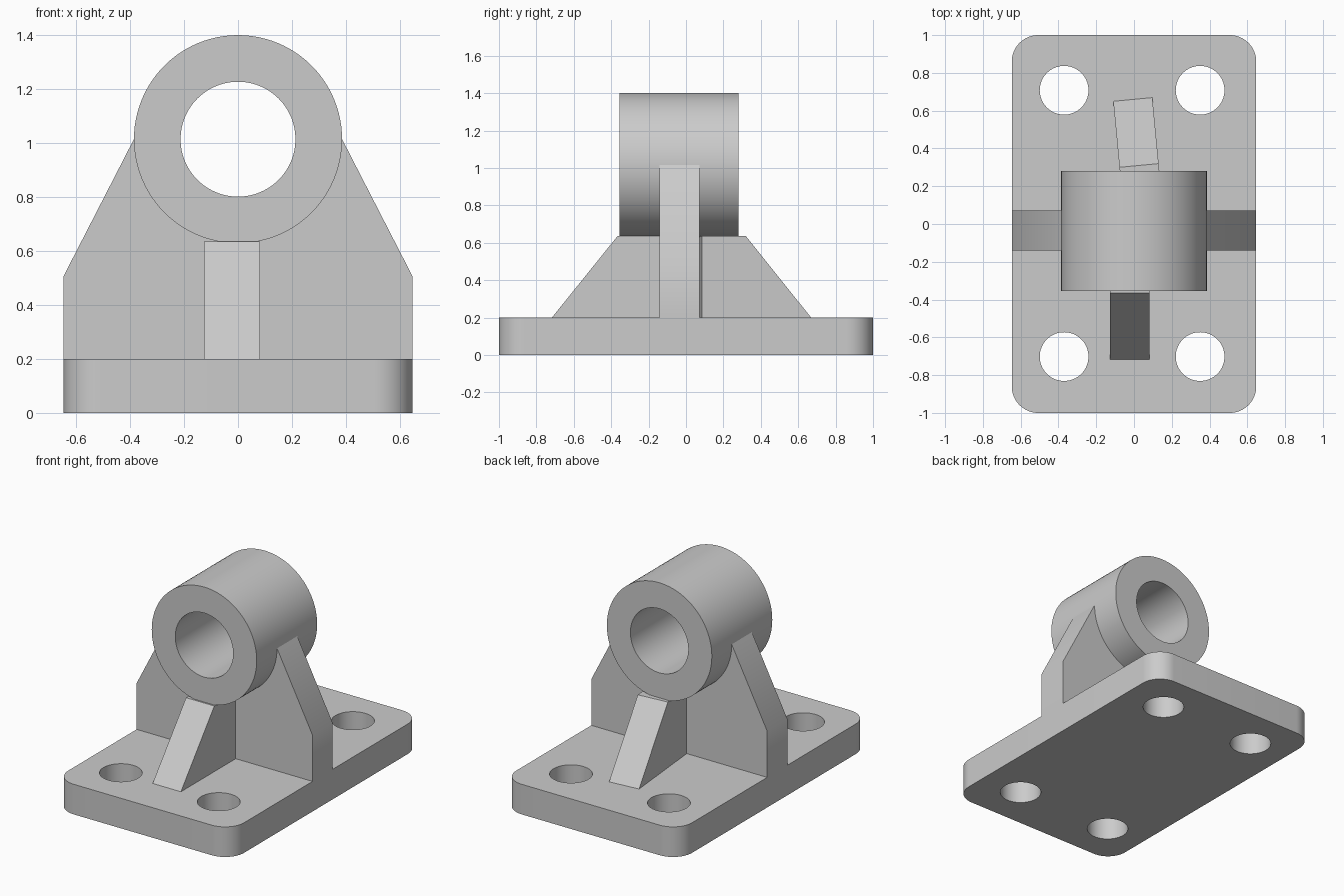
import bpy, bmesh
from math import sin, cos, pi, radians
from mathutils import Matrix, Vector

cube = bpy.data.objects.get("Cube")
if cube:
    bpy.data.objects.remove(cube, do_unlink=True)

grey = bpy.data.materials.new("cast grey")
grey.use_nodes = True
COLOUR = (0.6, 0.6, 0.6, 1)
grey.diffuse_color = COLOUR
grey.node_tree.nodes["Principled BSDF"].inputs["Base Color"].default_value = COLOUR

UPRIGHT = Matrix.Rotation(pi / 2, 4, "X")  # profile x, y becomes x, z; depth runs to -y


def arc(cx, cy, r, start, end, steps):
    return [(cx + r * cos(start + (end - start) * i / steps),
             cy + r * sin(start + (end - start) * i / steps)) for i in range(steps + 1)]


def circle(cx, cy, r, steps=96):
    return arc(cx, cy, r, 0, 2 * pi, steps)[:-1]


def prism(name, profile, depth, matrix):
    """Extrude a flat outline along its local z, then place it."""
    bm = bmesh.new()
    face = bm.faces.new([bm.verts.new((x, y, 0)) for x, y in profile])
    new = bmesh.ops.extrude_face_region(bm, geom=[face])["geom"]
    verts = [v for v in new if isinstance(v, bmesh.types.BMVert)]
    bmesh.ops.translate(bm, verts=verts, vec=(0, 0, depth))
    bm.transform(matrix)
    bmesh.ops.recalc_face_normals(bm, faces=bm.faces)
    mesh = bpy.data.meshes.new(name)
    bm.to_mesh(mesh)
    bm.free()
    mesh.materials.append(grey)
    ob = bpy.data.objects.new(name, mesh)
    bpy.context.collection.objects.link(ob)
    return ob


def finish(ob, cutters=()):
    """Cut the holes, apply them and smooth the round faces."""
    for cutter in cutters:
        cutter.hide_render = True
        mod = ob.modifiers.new("hole", "BOOLEAN")
        mod.operation, mod.solver, mod.object = "DIFFERENCE", "EXACT", cutter
    bpy.ops.object.select_all(action="DESELECT")
    ob.select_set(True)
    bpy.context.view_layer.objects.active = ob
    if cutters:
        bpy.ops.object.convert(target="MESH")
    bpy.ops.object.shade_smooth_by_angle(angle=radians(30))
    for cutter in cutters:
        bpy.data.objects.remove(cutter, do_unlink=True)


# Base plate with rounded corners and four bolt holes
HALF_X, HALF_Y, R, BASE = 0.647, 1.0, 0.14, 0.2
outline = []
for i, (sx, sy) in enumerate([(1, 1), (-1, 1), (-1, -1), (1, -1)]):
    outline += arc(sx * (HALF_X - R), sy * (HALF_Y - R), R, i * pi / 2, (i + 1) * pi / 2, 16)
base = prism("base_plate", outline, BASE, Matrix())
holes = [prism("bolt_hole", circle(x, y, 0.129, 64), 0.4, Matrix.Translation((0, 0, -0.1)))
         for x in (-0.37, 0.35) for y in (-0.702, 0.708)]
finish(base, holes)

# Bearing tube
AXIS = 1.015
tube = prism("bearing_tube", circle(0, AXIS, 0.386), 0.635, Matrix.Translation((0, 0.28, 0)) @ UPRIGHT)
bore = prism("bore", circle(0, AXIS, 0.213), 2, Matrix.Translation((0, 1, 0)) @ UPRIGHT)
finish(tube, [bore])

# Upright web, cleared where the tube passes through
right_side = [(HALF_X, BASE), (HALF_X, 0.507), (0.386, AXIS)]
profile = right_side + [(-x, z) for x, z in reversed(right_side)]
web = prism("upright_web", profile, 0.212, Matrix.Translation((0, 0.071, 0)) @ UPRIGHT)
clearance = prism("clearance", circle(0, AXIS, 0.37), 2, Matrix.Translation((0, 1, 0)) @ UPRIGHT)
finish(web, [clearance])

# Sloping ribs; the rear one is slightly turned
WIDTH, TOP = 0.208, 0.636
for name, foot, origin, angle in [("front_rib", 0.576, (-0.022, -0.141, 0), -90),
                                  ("rear_rib", 0.587, (0.049, 0.075, 0), 95.4)]:
    place = (Matrix.Translation(Vector(origin)) @ Matrix.Rotation(radians(angle), 4, "Z")
             @ UPRIGHT @ Matrix.Translation((0, 0, -WIDTH / 2)))
    finish(prism(name, [(0, BASE), (foot, BASE), (foot - 0.351, TOP), (0, TOP)], WIDTH, place))
